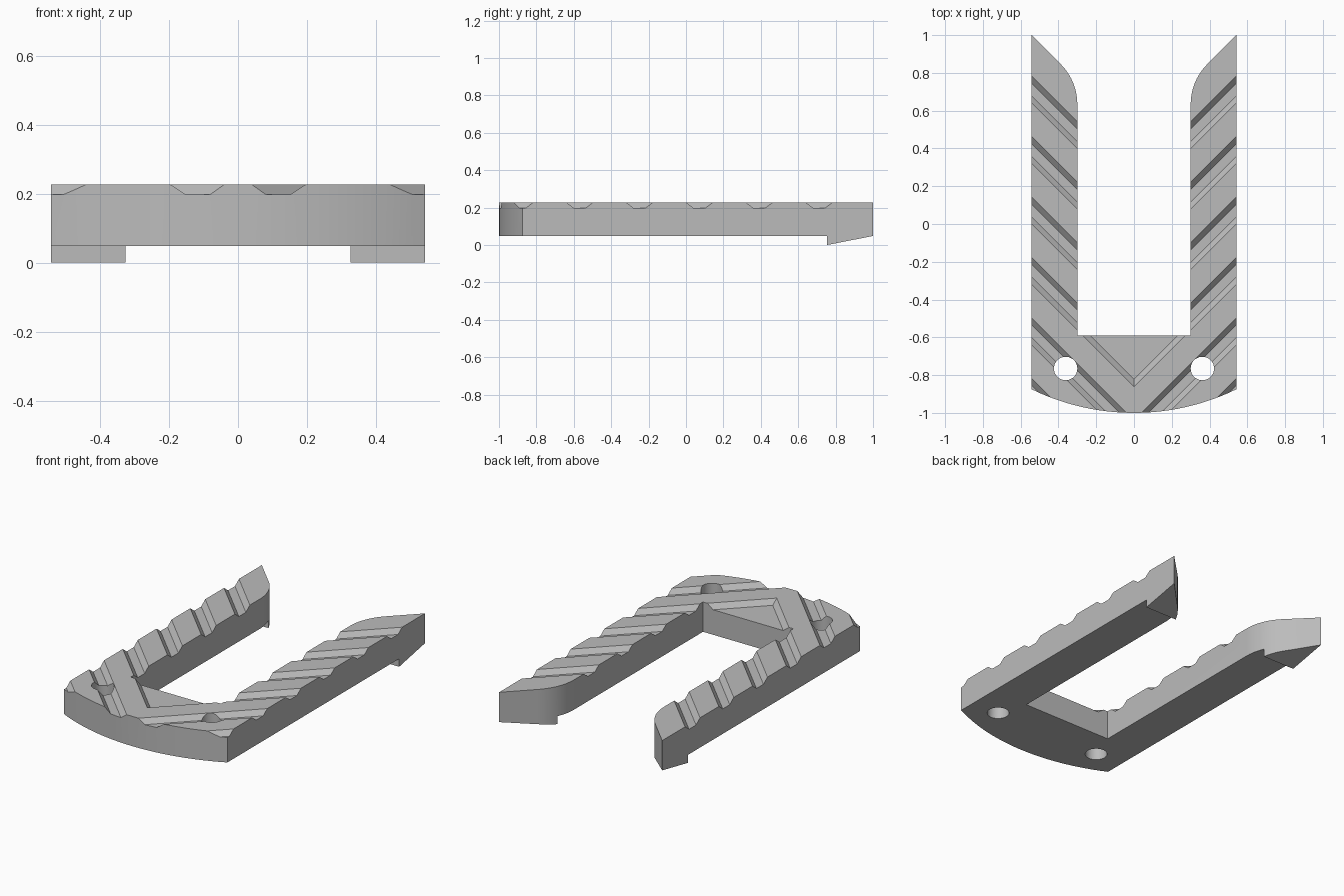
import bpy, bmesh
from math import sin, cos, asin, pi

cube = bpy.data.objects.get("Cube")
if cube:
    bpy.data.objects.remove(cube, do_unlink=True)

W, INNER = 0.542, 0.30           # outer and inner half widths
TOP, UNDER, FLOOR = 0.227, 0.048, 0.198
HOOK_Y, SLOT_Y = 0.755, -0.59

grey = bpy.data.materials.new("plain grey")
grey.use_nodes = True
grey.diffuse_color = (0.5, 0.5, 0.5, 1)
grey.node_tree.nodes["Principled BSDF"].inputs["Base Color"].default_value = (0.5, 0.5, 0.5, 1)


def loft(name, rings):
    """Closed solid through matching rings of points."""
    bm = bmesh.new()
    rows = [[bm.verts.new(p) for p in ring] for ring in rings]
    for a, b in zip(rows, rows[1:]):
        for i in range(len(a)):
            j = (i + 1) % len(a)
            bm.faces.new((a[i], a[j], b[j], b[i]))
    bm.faces.new(rows[0])
    bm.faces.new(rows[-1])
    bmesh.ops.recalc_face_normals(bm, faces=bm.faces)
    mesh = bpy.data.meshes.new(name)
    bm.to_mesh(mesh)
    bm.free()
    mesh.materials.append(grey)
    obj = bpy.data.objects.new(name, mesh)
    bpy.context.collection.objects.link(obj)
    return obj


def prism(name, outline, low, high):
    return loft(name, [[(x, y, z) for x, y in outline] for z in (low, high)])


def cut(target, cutter):
    cutter.hide_render = True
    mod = target.modifiers.new("cut", "BOOLEAN")
    mod.operation, mod.solver, mod.object = "DIFFERENCE", "EXACT", cutter
    bpy.context.view_layer.objects.active = target
    bpy.ops.object.modifier_apply(modifier=mod.name)
    bpy.data.objects.remove(cutter, do_unlink=True)


# Forked plate: bowed front, straight sides, rounded and slanted arm tips
sagitta = 0.125
radius = (W * W + sagitta * sagitta) / (2 * sagitta)
sweep = asin(W / radius)
half = []
for i in range(1, 13):
    a = sweep * i / 12
    half.append((radius * sin(a), radius - 1 - radius * cos(a)))
half.append((W, 1.0))
bend = 0.30
for i in range(10, -1, -1):
    a = pi / 4 * i / 10
    half.append((INNER + bend * (1 - cos(a)), 0.634 + bend * sin(a)))
half.append((INNER, SLOT_Y))
outline = [(0, -1.0)] + half + [(-x, y) for x, y in reversed(half)]
plate = prism("forked_plate", outline, -0.03, TOP)

# Underside, leaving a tapered hook below each arm tip
slope = UNDER / (1 - HOOK_Y)
side = [(-1.2, -0.1), (1.2, -0.1), (1.2, slope * (1.2 - HOOK_Y)),
        (HOOK_Y, 0), (HOOK_Y, UNDER), (-1.2, UNDER)]
cut(plate, loft("underside_cutter", [[(x, y, z) for y, z in side] for x in (-0.8, 0.8)]))

# Chevron grooves with sloped walls
rise = 0.038 / (TOP - FLOOR)
for n in range(6):
    c = 0.17 - 0.32 * n
    wide = 0.033 + rise * (0.3 - FLOOR)
    profile = [(-0.033, FLOOR), (0.033, FLOOR), (wide, 0.3), (-wide, 0.3)]
    cut(plate, loft("groove_cutter", [[(x, abs(x) + c + d, z) for d, z in profile]
                                      for x in (-0.8, 0, 0.8)]))

# Sunken triangle behind the middle chevron
cut(plate, prism("recess_cutter", [(0, -0.80), (0.299, -0.501), (-0.299, -0.501)], FLOOR, 0.3))

# Screw holes
for s in (-1, 1):
    circle = [(s * 0.362 + 0.062 * cos(2 * pi * i / 40), -0.765 + 0.062 * sin(2 * pi * i / 40))
              for i in range(40)]
    cut(plate, prism("hole_cutter", circle, -0.1, 0.4))

bpy.ops.object.select_all(action="DESELECT")
plate.select_set(True)
bpy.context.view_layer.objects.active = plate
bpy.ops.object.shade_smooth_by_angle(angle=pi / 9)
